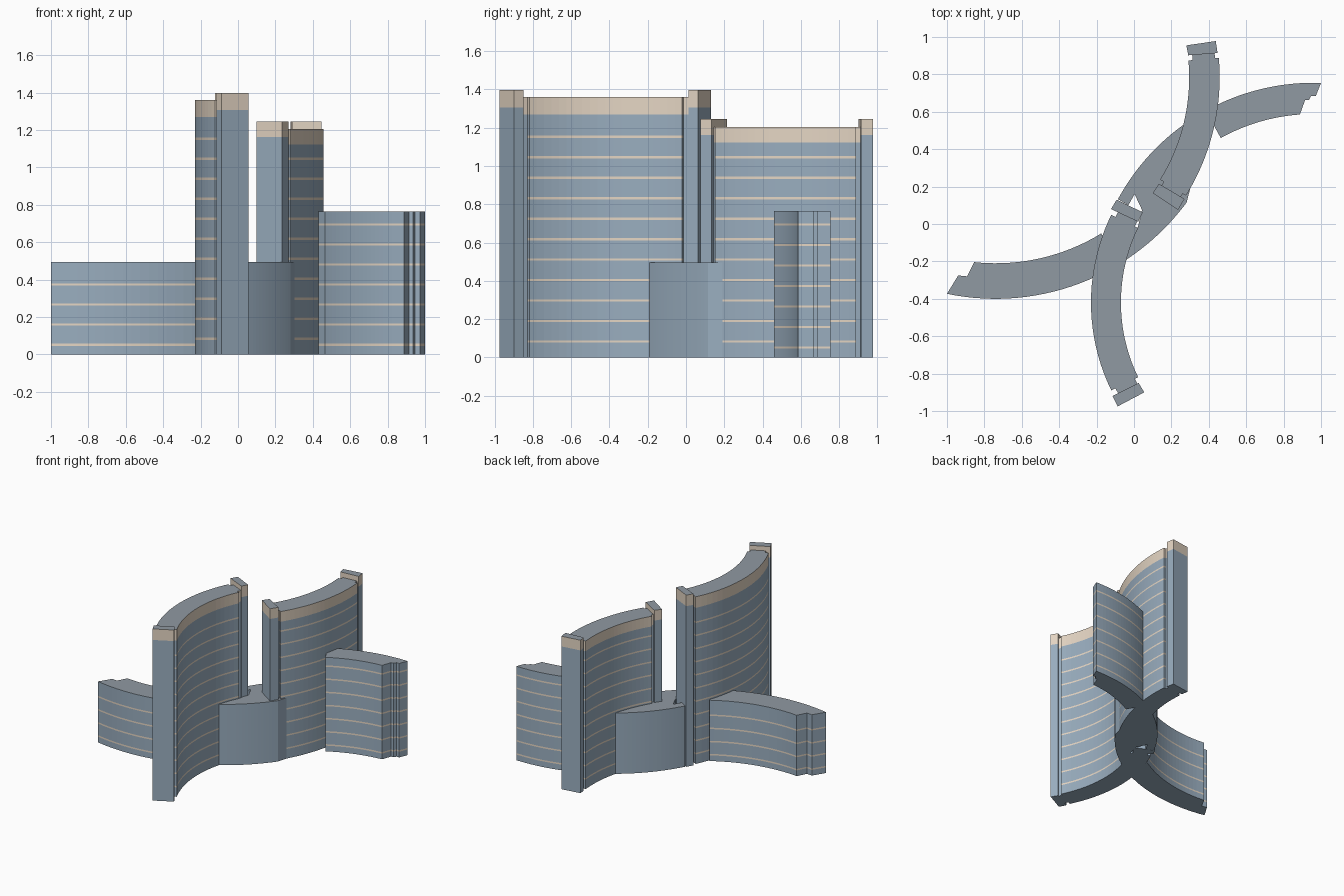
import bpy, bmesh
from math import sin, cos, radians, atan2, degrees

if "Cube" in bpy.data.objects:
    bpy.data.objects.remove(bpy.data.objects["Cube"])


def material(name, rgb):
    m = bpy.data.materials.new(name)
    m.diffuse_color = (*rgb, 1)
    m.use_nodes = True
    m.node_tree.nodes["Principled BSDF"].inputs["Base Color"].default_value = m.diffuse_color
    return m


MATS = [material("glass_wall", (0.32, 0.42, 0.52)),
        material("pale_trim", (0.78, 0.67, 0.55)),
        material("roof_grey", (0.28, 0.32, 0.36))]
WALL, TRIM, ROOF = 0, 1, 2


def arc(c, r, a0, a1, n=20):
    """Points along a circular arc in plan, angles in degrees."""
    return [(c[0] + r * cos(radians(a0 + (a1 - a0) * i / n)),
             c[1] + r * sin(radians(a0 + (a1 - a0) * i / n))) for i in range(n + 1)]


def angle(c, p):
    return degrees(atan2(p[1] - c[1], p[0] - c[0]))


def ring(c, r0, r1, a0, a1, n=20):
    """Plan of a curved bar between two radii."""
    return arc(c, r1, a0, a1, n) + arc(c, r0, a1, a0, n)


def building(name, plan, top, crown=0, bands=()):
    """Extrude a plan, splitting walls into storey bands and a pale crown."""
    levels = [(0, WALL)]
    for z in bands:
        levels += [(z - 0.006, TRIM), (z + 0.006, WALL)]
    if crown:
        levels.append((top - crown, TRIM))
    zs = [z for z, _ in levels] + [top]
    bm = bmesh.new()
    rows = [[bm.verts.new((x, y, z)) for x, y in plan] for z in zs]
    n = len(plan)
    for k, (_, mat) in enumerate(levels):
        for i in range(n):
            j = (i + 1) % n
            bm.faces.new((rows[k][i], rows[k][j], rows[k + 1][j], rows[k + 1][i])).material_index = mat
    bm.faces.new(rows[0]).material_index = WALL
    bm.faces.new(rows[-1]).material_index = ROOF
    bmesh.ops.recalc_face_normals(bm, faces=bm.faces)
    me = bpy.data.meshes.new(name)
    bm.to_mesh(me)
    bm.free()
    for m in MATS:
        me.materials.append(m)
    bpy.context.collection.objects.link(bpy.data.objects.new(name, me))


def storeys(first, count):
    return [first + 0.107 * i for i in range(count)]


# Tall south tower: curved body, necks and end slabs
ca = (0.84, -0.42)
building("south_tower", ring(ca, 0.91, 1.07, 154, 206), 1.36, 0.09, storeys(0.083, 11))
building("south_tower_neck_north", ring(ca, 0.93, 1.045, 151.5, 154.2, 1), 1.36, 0.09)
building("south_tower_neck_south", ring(ca, 0.93, 1.045, 205.8, 208.5, 1), 1.36, 0.09)
building("south_tower_slab_north",
         [(-0.093, 0.13), (0.047, 0.062), (0.022, 0.012), (-0.123, 0.08)], 1.397, 0.09)
building("south_tower_slab_south",
         [(0.025, -0.85), (0.055, -0.9), (-0.087, -0.975), (-0.115, -0.92)], 1.397, 0.09)

# Shorter north tower, curved the other way
cb = (-0.742, 0.784)
building("north_tower", ring(cb, 1.037, 1.2, -31.8, 5), 1.205, 0.083, storeys(0.083, 10))
building("north_tower_neck_south", ring(cb, 1.06, 1.18, -33.8, -31.6, 1), 1.205, 0.083)
building("north_tower_neck_north", ring(cb, 1.06, 1.18, 4.8, 6.8, 1), 1.205, 0.083)
building("north_tower_slab_north",
         [(0.28, 0.955), (0.437, 0.978), (0.447, 0.914), (0.29, 0.902)], 1.245, 0.083)
building("north_tower_slab_south",
         [(0.134, 0.215), (0.1, 0.166), (0.235, 0.075), (0.27, 0.134)], 1.245, 0.083)

# West wing: arc with a stepped end, running into the south tower
cw = (-0.74, 0.87)
west_end = [(-0.855, -0.21), (-0.893, -0.28), (-0.94, -0.275)]
building("west_wing",
         arc(cw, 1.27, angle(cw, (-1, -0.373)), -58.5)
         + arc(cw, 1.08, -58.5, angle(cw, west_end[0])) + west_end[1:],
         0.495, 0, storeys(0.052, 4))

# East wing: arc with a stepped end, running into the north tower
ce = (0.96, -0.435)
east_end = [(0.887, 0.586), (0.915, 0.663), (0.936, 0.663), (0.947, 0.685), (0.972, 0.685)]
building("east_wing",
         arc(ce, 1.19, angle(ce, (1, 0.755)), 119)
         + arc(ce, 1.023, 119, angle(ce, east_end[0])) + east_end[1:],
         0.765, 0, storeys(0.052, 7))

# Podium joining the towers, with a small light well beside the north slab
building("central_podium",
         arc(ce, 1.19, 121, 151.5)
         + [(-0.03, 0.1), (0.003, 0.16), (0.043, 0.075), (0.02, -0.02), (-0.1, -0.2)]
         + arc(cw, 1.27, -57, -36.5) + [(0.37, 0.45)],
         0.495)
